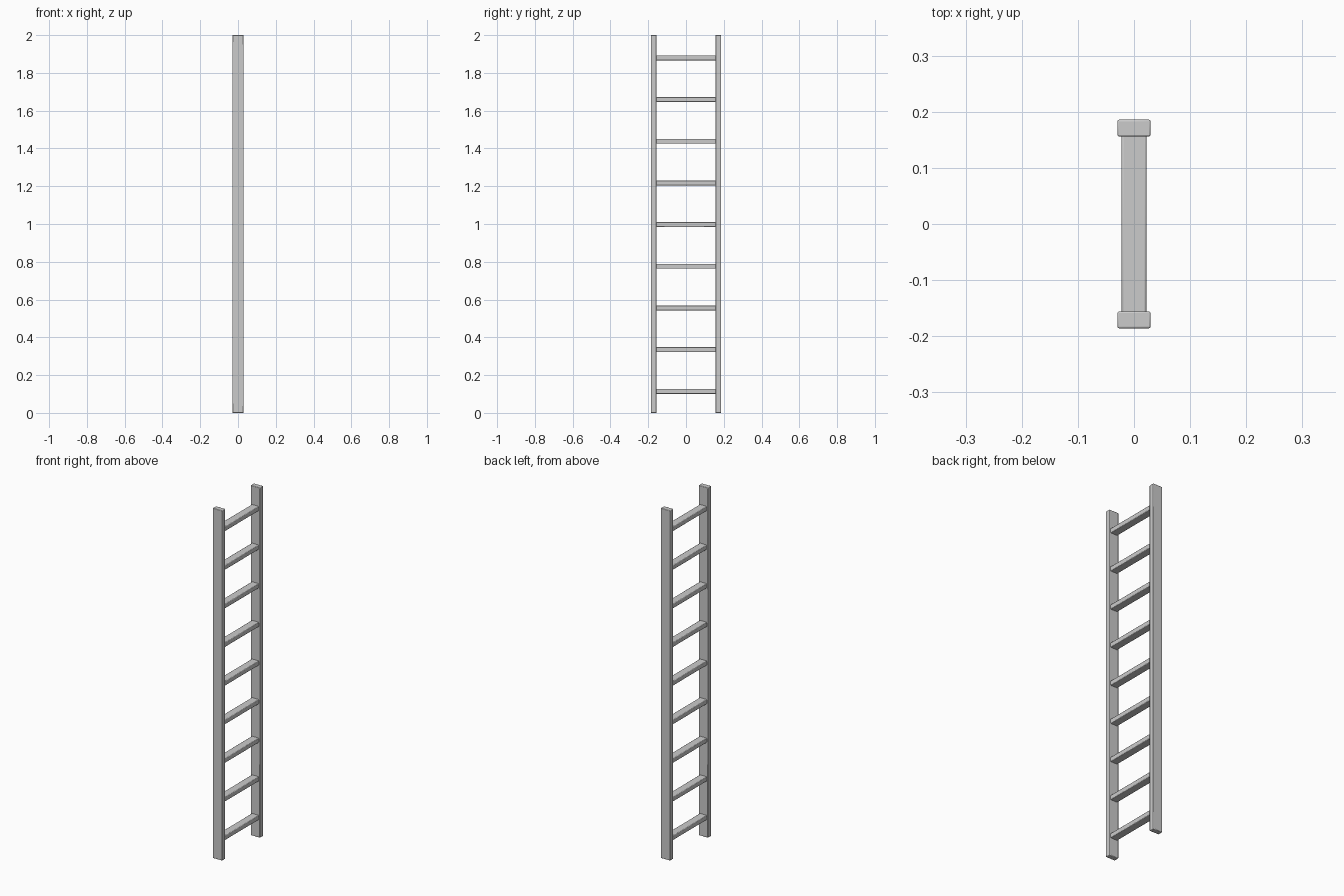
import bpy

if "Cube" in bpy.data.objects:
    bpy.data.objects.remove(bpy.data.objects["Cube"])


def box(name, size, loc, bevel):
    bpy.ops.mesh.primitive_cube_add(size=1, location=loc)
    ob = bpy.context.object
    ob.name = name
    ob.scale = size
    bpy.ops.object.transform_apply(location=False, rotation=False, scale=True)
    mod = ob.modifiers.new("soft_edges", 'BEVEL')
    mod.width = bevel
    mod.segments = 2
    bpy.ops.object.shade_smooth_by_angle()
    return ob


# Two upright side rails
for side, label in ((-1, "front"), (1, "back")):
    box(f"{label}_rail", (0.059, 0.03, 2.0), (0, side * 0.171, 1.0), 0.003)

# Nine evenly spaced rungs, ends set slightly into the rails
for i in range(9):
    box(f"rung_{i + 1}", (0.044, 0.33, 0.026), (0, 0, 0.114 + i * 0.2207), 0.003)
